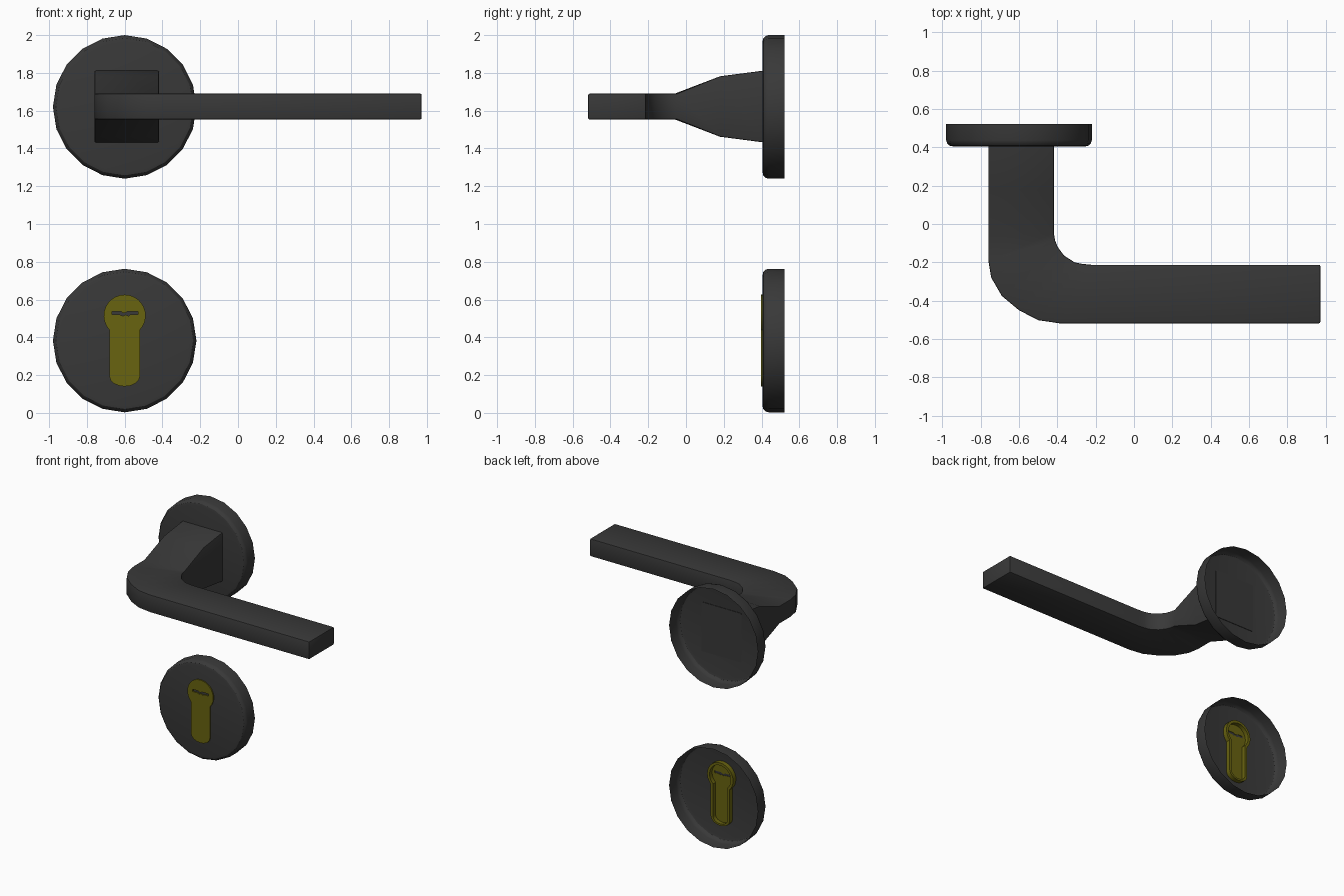
import bpy, bmesh, math

if "Cube" in bpy.data.objects:
    bpy.data.objects.remove(bpy.data.objects["Cube"])

def material(name, rgb):
    m = bpy.data.materials.new(name)
    m.diffuse_color = (*rgb, 1)
    m.use_nodes = True
    m.node_tree.nodes["Principled BSDF"].inputs["Base Color"].default_value = m.diffuse_color
    return m

DARK = material("dark_metal", (0.04, 0.04, 0.04))
GOLD = material("brass", (0.14, 0.125, 0.005))
CX = -0.6

def finish(ob, mat, angle=30):
    ob.data.materials.append(mat)
    bpy.ops.object.select_all(action='DESELECT')
    bpy.context.view_layer.objects.active = ob
    ob.select_set(True)
    bpy.ops.object.shade_smooth_by_angle(angle=math.radians(angle))

def from_bmesh(name, bm):
    bmesh.ops.recalc_face_normals(bm, faces=bm.faces[:])
    me = bpy.data.meshes.new(name)
    bm.to_mesh(me)
    bm.free()
    ob = bpy.data.objects.new(name, me)
    bpy.context.collection.objects.link(ob)
    return ob

def loft(bm, rings):
    """Join closed vertex rings of equal length with quads."""
    vs = [[bm.verts.new(p) for p in r] for r in rings]
    n = len(vs[0])
    for a, b in zip(vs, vs[1:]):
        for i in range(n):
            j = (i + 1) % n
            bm.faces.new((a[i], a[j], b[j], b[i]))
    return vs

# Round plates: 20-sided cups, open at the back
def rosette(name, cz, sides=20):
    profile = [(0.345, 0.405), (0.363, 0.409), (0.375, 0.421), (0.38, 0.437), (0.38, 0.521)]
    ang = [math.tau * i / sides for i in range(sides)]
    bm = bmesh.new()
    vs = loft(bm, [[(CX + r * math.sin(a), y, cz + r * math.cos(a)) for a in ang]
                   for r, y in profile])
    bm.faces.new(vs[0])
    finish(from_bmesh(name, bm), DARK)

rosette("handle_rosette", 1.62)
rosette("lock_rosette", 0.383)

# Lever: outer and inner plan points with half height, lofted as a bent bar
stations = [
    ((-0.76, 0.41), (-0.418, 0.41), 0.19),
    ((-0.76, 0.18), (-0.418, 0.18), 0.16),
    ((-0.76, -0.06), (-0.418, -0.05), 0.068),
    ((-0.76, -0.19), (-0.412, -0.085), 0.068),
    ((-0.745, -0.28), (-0.398, -0.12), 0.068),
    ((-0.69, -0.375), (-0.365, -0.165), 0.068),
    ((-0.60, -0.45), (-0.31, -0.20), 0.068),
    ((-0.50, -0.502), (-0.27, -0.208), 0.068),
    ((-0.39, -0.518), (-0.22, -0.213), 0.068),
    ((0.972, -0.518), (0.972, -0.213), 0.068),
]
CZ = 1.622
bm = bmesh.new()
rings = loft(bm, [[(*o, CZ - h), (*i, CZ - h), (*i, CZ + h), (*o, CZ + h)]
                  for o, i, h in stations])
bm.faces.new(rings[0])
bm.faces.new(rings[-1])
bmesh.ops.recalc_face_normals(bm, faces=bm.faces[:])
edges = [e for e in bm.edges if e.calc_face_angle(0) > math.radians(50)
         and not all(v in rings[0] for v in e.verts)]
bmesh.ops.bevel(bm, geom=edges, offset=0.007, segments=2, profile=0.5, affect='EDGES')
finish(from_bmesh("lever_handle", bm), DARK)

# Extruded flat outlines; later loops inside the first become holes
def plate(name, loops, y0, y1, mat):
    cu = bpy.data.curves.new(name, 'CURVE')
    cu.dimensions = '2D'
    cu.fill_mode = 'BOTH'
    cu.extrude = (y1 - y0) / 2
    for pts in loops:
        s = cu.splines.new('POLY')
        s.points.add(len(pts) - 1)
        for p, (x, z) in zip(s.points, pts):
            p.co = (x, z, 0, 1)
        s.use_cyclic_u = True
    ob = bpy.data.objects.new(name, cu)
    ob.location.y = (y0 + y1) / 2
    ob.rotation_euler.x = math.pi / 2
    bpy.context.collection.objects.link(ob)
    bpy.ops.object.select_all(action='DESELECT')
    bpy.context.view_layer.objects.active = ob
    ob.select_set(True)
    bpy.ops.object.convert(target='MESH')
    finish(bpy.context.view_layer.objects.active, mat)

def barrel_outline(inset=0.0):
    r, w, b = 0.111 - inset, 0.081 - inset, 0.055 - inset * 0.7
    start = math.asin(w / r)
    pts = []
    for i in range(21):
        a = math.pi + start + (math.tau - 2 * start) * i / 20
        pts.append((CX + r * math.sin(a), 0.515 + r * math.cos(a)))
    for i in range(9):
        a = math.pi * i / 8
        pts.append((CX + w * math.cos(a), 0.195 - b * math.sin(a)))
    return pts

# Zigzag key slot
top = [(-0.066, 0.537), (-0.02, 0.537), (-0.01, 0.53), (0.005, 0.53), (0.015, 0.537), (0.07, 0.537)]
low = [(0.07, 0.52), (0.03, 0.52), (0.02, 0.513), (0.005, 0.52), (-0.01, 0.513), (-0.025, 0.52), (-0.066, 0.52)]
slot = [(CX + x, z) for x, z in top + low]

# Lock barrel: front face with key slot, and a rim reaching through the plate
plate("lock_barrel_face", [barrel_outline(), slot], 0.396, 0.408, GOLD)
plate("lock_barrel_rim", [barrel_outline(), barrel_outline(0.02)], 0.4, 0.44, GOLD)
